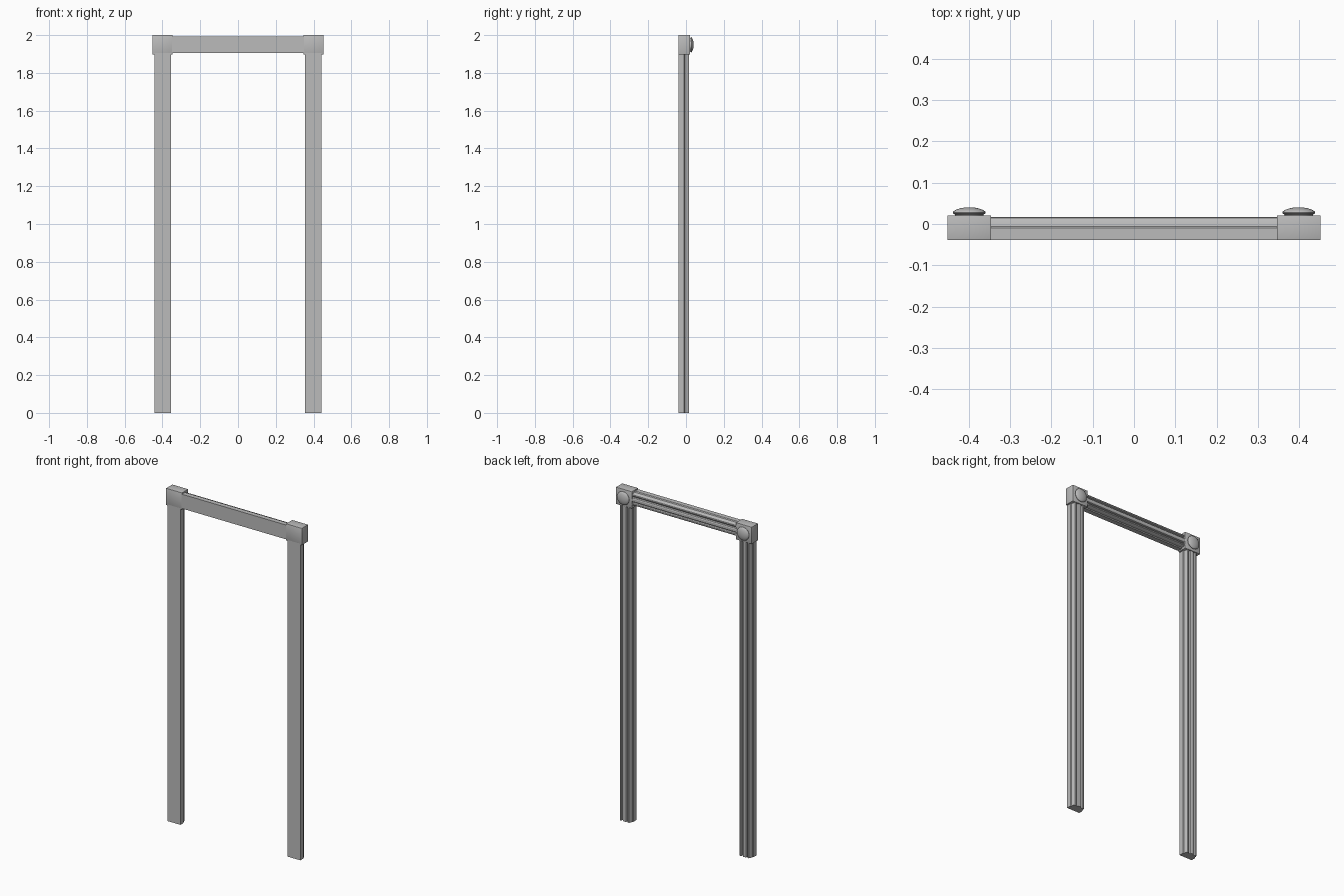
import bpy, bmesh, math
from mathutils import Matrix, Vector

cube = bpy.data.objects.get("Cube")
if cube:
    bpy.data.objects.remove(cube, do_unlink=True)

grey = bpy.data.materials.new("painted grey")
grey.use_nodes = True
grey.diffuse_color = (0.5, 0.5, 0.5, 1)
grey.node_tree.nodes["Principled BSDF"].inputs["Base Color"].default_value = (0.5, 0.5, 0.5, 1)


def finish(name, bm):
    bmesh.ops.recalc_face_normals(bm, faces=bm.faces)
    mesh = bpy.data.meshes.new(name)
    bm.to_mesh(mesh)
    bm.free()
    mesh.materials.append(grey)
    obj = bpy.data.objects.new(name, mesh)
    bpy.context.collection.objects.link(obj)
    bpy.context.view_layer.objects.active = obj
    bpy.ops.object.select_all(action='DESELECT')
    obj.select_set(True)
    bpy.ops.object.shade_smooth_by_angle(angle=math.radians(30))
    return obj


# Half of the fluted moulding section: distance from centre line, depth
HALF = [(0.043, -0.039), (0.043, -0.010), (0.038, -0.006), (0.036, 0.006),
        (0.031, 0.015), (0.026, 0.017), (0.021, 0.015), (0.018, 0.007),
        (0.014, 0.007), (0.011, 0.014), (0.006, 0.017)]
SECTION = HALF + [(-u, y) for u, y in reversed(HALF)]


def moulding(name, start, end, across):
    bm = bmesh.new()
    start, along = Vector(start), Vector(end) - Vector(start)
    verts = [bm.verts.new(start + Vector(across) * u + Vector((0, y, 0))) for u, y in SECTION]
    face = bm.faces.new(verts)
    out = bmesh.ops.extrude_face_region(bm, geom=[face], use_keep_orig=True)
    bmesh.ops.translate(bm, vec=along, verts=[v for v in out["geom"] if isinstance(v, bmesh.types.BMVert)])
    return finish(name, bm)


# Corner block with slightly eased edges
def corner_block(name, x):
    bm = bmesh.new()
    bmesh.ops.create_cube(bm, size=1, matrix=Matrix.Translation((x, -0.009, 1.949))
                          @ Matrix.Diagonal((0.106, 0.06, 0.102, 1)))
    bmesh.ops.bevel(bm, geom=bm.edges[:], offset=0.002, segments=2, affect='EDGES', profile=0.5)
    return finish(name, bm)


# Turned rosette: radius, depth
ROSETTE = [(0.034, 0.018), (0.035, 0.023), (0.039, 0.025), (0.040, 0.028), (0.038, 0.031),
           (0.031, 0.035), (0.022, 0.038), (0.011, 0.040), (0, 0.0405)]


def rosette(name, x):
    bm = bmesh.new()
    verts = [bm.verts.new((x + r, y, 1.949)) for r, y in ROSETTE]
    edges = [bm.edges.new(pair) for pair in zip(verts, verts[1:])]
    bmesh.ops.spin(bm, geom=verts + edges, cent=(x, 0, 1.949), axis=(0, 1, 0),
                   angle=2 * math.pi, steps=32)
    bmesh.ops.remove_doubles(bm, verts=bm.verts, dist=0.0001)
    return finish(name, bm)


for side, x in (("left", 0.399), ("right", -0.399)):
    moulding(side + "_post", (x, 0, 0), (x, 0, 1.905), (1, 0, 0))
    corner_block(side + "_corner_block", x)
    rosette(side + "_rosette", x)
moulding("head_rail", (-0.35, 0, 1.949), (0.35, 0, 1.949), (0, 0, 1))
